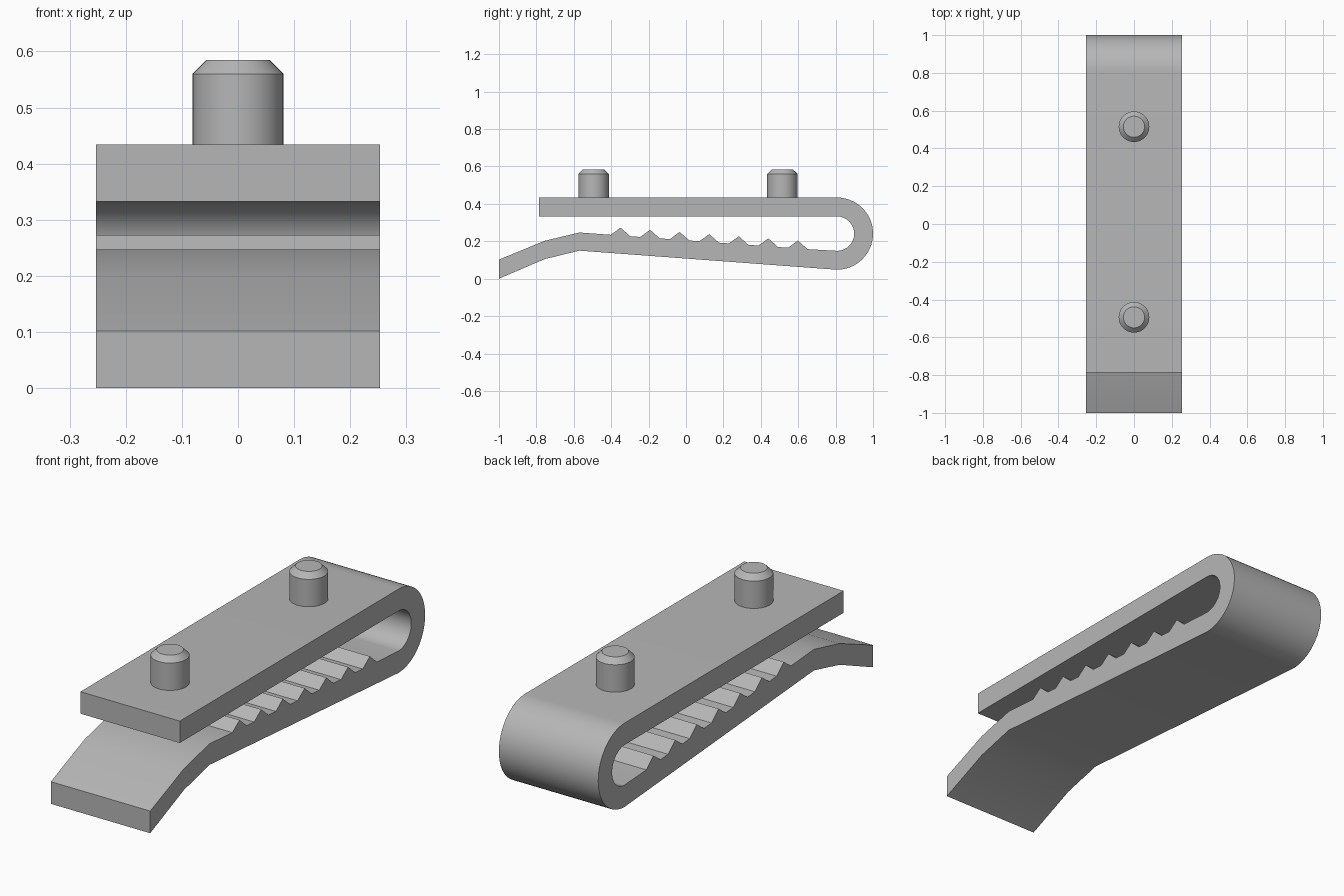
import bpy, bmesh
from math import sin, cos, pi, radians
from mathutils import Matrix

cube = bpy.data.objects.get("Cube")
if cube:
    bpy.data.objects.remove(cube, do_unlink=True)

grey = bpy.data.materials.new("plain grey")
grey.use_nodes = True
colour = (0.47, 0.47, 0.47, 1)
grey.diffuse_color = colour
grey.node_tree.nodes["Principled BSDF"].inputs["Base Color"].default_value = colour

HALF_WIDTH = 0.253
TOP = 0.434
BEND_Y, BEND_Z = 0.807, 0.241


def add_object(name, bm):
    bmesh.ops.recalc_face_normals(bm, faces=bm.faces)
    mesh = bpy.data.meshes.new(name)
    bm.to_mesh(mesh)
    bm.free()
    mesh.materials.append(grey)
    obj = bpy.data.objects.new(name, mesh)
    bpy.context.collection.objects.link(obj)
    bpy.ops.object.select_all(action='DESELECT')
    obj.select_set(True)
    bpy.context.view_layer.objects.active = obj
    bpy.ops.object.shade_smooth_by_angle(angle=radians(30))
    return obj


def bend(radius, start, end, steps=32):
    angles = [start + (end - start) * i / steps for i in range(steps + 1)]
    return [(BEND_Y + radius * cos(a), BEND_Z + radius * sin(a)) for a in angles]


def jaw_height(y):
    return 0.247 - 0.073 * (y + 0.57)


# Clip side profile: upper bar, round bend, sprung lower jaw with teeth
profile = [(-0.785, TOP)]
profile += bend(0.193, pi / 2, -pi / 2)
profile += [(-0.57, 0.15), (-0.755, 0.105), (-1, 0.0)]
profile += [(-1, 0.102), (-0.755, 0.203), (-0.57, 0.247)]
for i in range(7):
    peak = -0.35 + 0.158 * i
    profile.append((peak - 0.052, jaw_height(peak - 0.052)))
    profile.append((peak, jaw_height(peak) + 0.042))
    profile.append((peak + 0.052, jaw_height(peak + 0.052)))
profile += bend(0.092, -pi / 2, pi / 2)
profile.append((-0.785, 0.333))

bm = bmesh.new()
side = bm.faces.new([bm.verts.new((-HALF_WIDTH, y, z)) for y, z in profile])
result = bmesh.ops.extrude_face_region(bm, geom=[side], use_keep_orig=True)
moved = [g for g in result["geom"] if isinstance(g, bmesh.types.BMVert)]
bmesh.ops.translate(bm, verts=moved, vec=(2 * HALF_WIDTH, 0, 0))
add_object("toothed_clip", bm)

# Chamfered pegs standing on the upper bar
for name, y in (("front_peg", -0.494), ("back_peg", 0.515)):
    low, high = TOP - 0.01, 0.585
    bm = bmesh.new()
    bmesh.ops.create_cone(bm, cap_ends=True, segments=48, radius1=0.081, radius2=0.081,
                          depth=high - low, matrix=Matrix.Translation((0, y, (low + high) / 2)))
    rim = [e for e in bm.edges if all(v.co.z > high - 0.001 for v in e.verts)]
    bmesh.ops.bevel(bm, geom=rim, offset=0.025, segments=1, affect='EDGES')
    add_object(name, bm)
